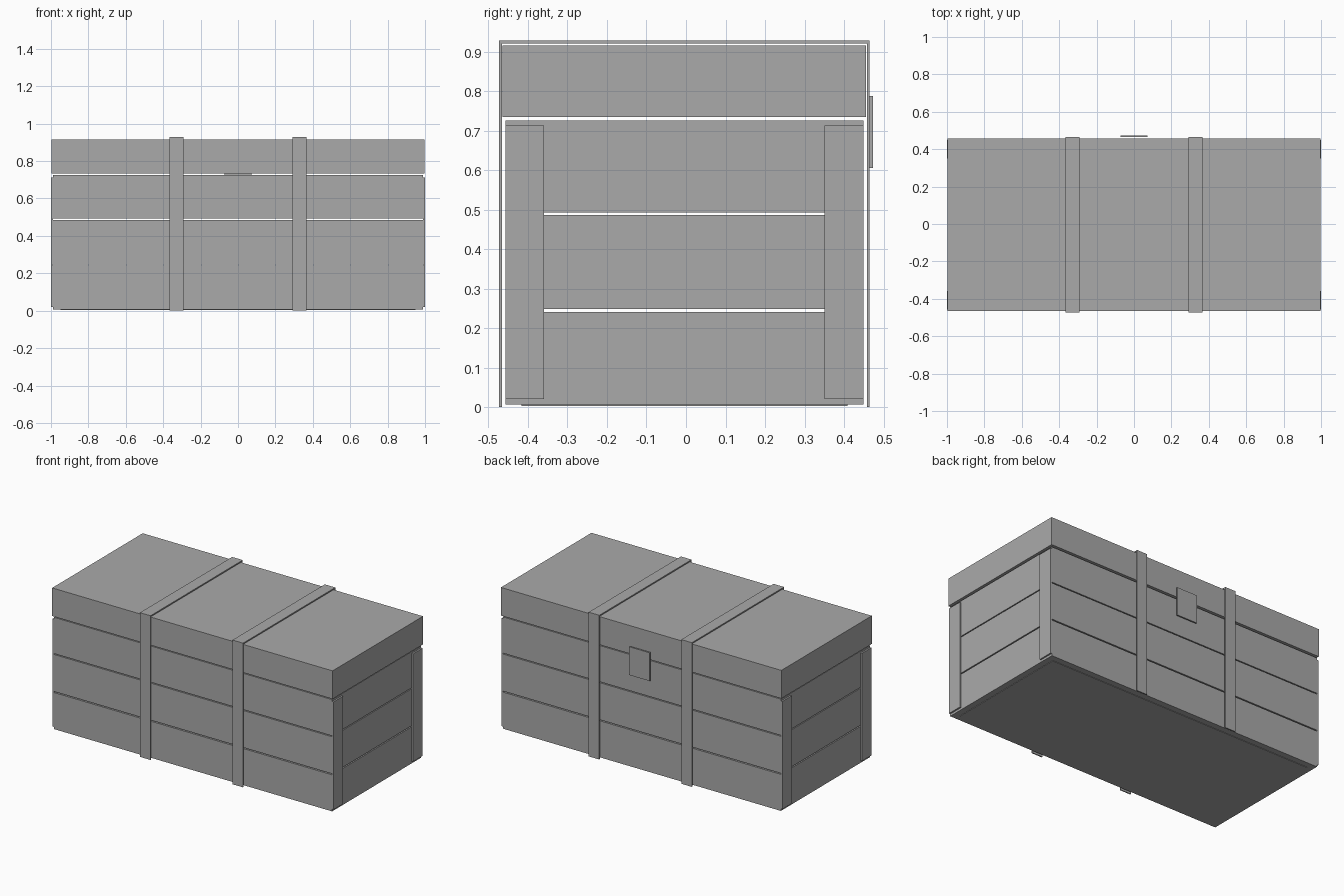
import bpy

# Remove the default cube only
cube = bpy.data.objects.get("Cube")
if cube:
    bpy.data.objects.remove(cube, do_unlink=True)

GREY = (0.4, 0.4, 0.4, 1.0)
grey = bpy.data.materials.new("plain_grey")
grey.use_nodes = True
grey.diffuse_color = GREY
for node in grey.node_tree.nodes:
    if node.type == 'BSDF_PRINCIPLED':
        node.inputs["Base Color"].default_value = GREY

CY = -0.004       # depth centre of the chest, balancing the hasp
HX, HY = 0.99, 0.453   # half width and half depth of the plank walls
WALL = 0.04       # plank thickness


def box(name, x, y, z):
    """Box spanning the (low, high) ranges x, y and z."""
    spans = (x, y, z)
    bpy.ops.mesh.primitive_cube_add(size=1)
    ob = bpy.context.object
    ob.name = ob.data.name = name
    mid = [(a + b) / 2 for a, b in spans]
    dim = [b - a for a, b in spans]
    for v in ob.data.vertices:
        v.co = [m + c * d for m, c, d in zip(mid, v.co, dim)]
    ob.data.materials.append(grey)
    return ob


def side_range(s, a, b, centre=0.0):
    """Range between distances a and b from the centre, on side s."""
    return tuple(sorted((centre + s * a, centre + s * b)))


# Plank walls: three rows with open gaps between them
rows = {"lower": (0.006, 0.241), "middle": (0.248, 0.486), "upper": (0.492, 0.725)}
for row, z in rows.items():
    for s, side in ((-1, "front"), (1, "back")):
        box(f"{row}_{side}_plank", (-HX, HX), side_range(s, HY - WALL, HY, CY), z)
    for s, side in ((-1, "right"), (1, "left")):
        box(f"{row}_{side}_plank", side_range(s, HX - WALL, HX),
            (CY - HY + WALL, CY + HY - WALL), z)

# Floor panel inside the walls, just proud of their lower edge
box("floor_panel", (-HX + WALL, HX - WALL),
    (CY - HY + WALL, CY + HY - WALL), (0.003, 0.04))

# Corner battens on both ends
for sx, side in ((-1, "right"), (1, "left")):
    for sy, end in ((-1, "front"), (1, "back")):
        box(f"{end}_{side}_batten", side_range(sx, HX, 1.0),
            side_range(sy, 0.355, HY, CY), (0.02, 0.713))

# Lid, floating slightly above the planks
box("lid", (-0.998, 0.998), (CY - 0.46, CY + 0.46), (0.734, 0.915))

# Two straps over the lid and down front and back
for s, side in ((-1, "right"), (1, "left")):
    x = side_range(s, 0.292, 0.367)
    box(f"{side}_strap_top", x, (CY - 0.469, CY + 0.469), (0.92, 0.928))
    for sy, end in ((-1, "front"), (1, "back")):
        box(f"{side}_strap_{end}", x, side_range(sy, 0.462, 0.469, CY), (0.0, 0.92))

# Hasp plate on the back
box("hasp_plate", (-0.073, 0.073), (0.464, 0.473), (0.605, 0.787))
